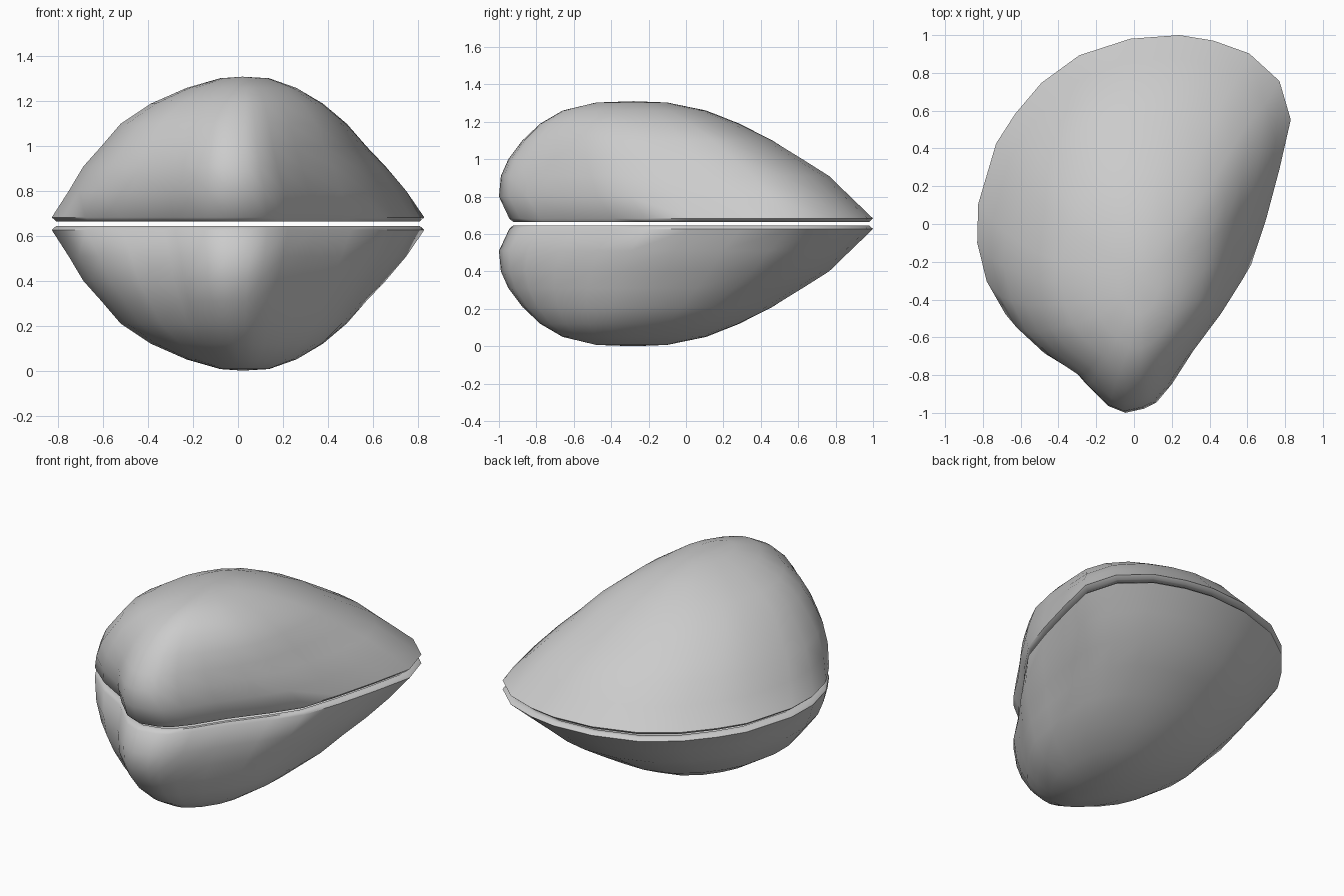
import bpy, bmesh, math

if "Cube" in bpy.data.objects:
    bpy.data.objects.remove(bpy.data.objects["Cube"])

# Rim outline seen from above
RIM = [(.24, 1), (.42, .97), (.61, .9), (.77, .75), (.83, .54), (.77, .27), (.70, 0),
       (.62, -.25), (.5, -.43), (.34, -.64), (.22, -.83), (.13, -.94), (.06, -.975),
       (-.05, -1), (-.15, -.96), (-.28, -.83), (-.33, -.77), (-.52, -.66), (-.68, -.52),
       (-.78, -.34), (-.83, -.13), (-.825, .08), (-.73, .41), (-.63, .57), (-.49, .74),
       (-.29, .89), (-.02, .98)]
MID = 0.655

# Level: z, front y, back y, left x, right x, roundness of the contour
LEVELS = [(.665, -.925, .98, -.81, .81, 0), (.683, -.945, 1, -.83, .83, 0),
          (.80, -1, .88, -.755, .755, .05), (.91, -.99, .77, -.69, .67, .15),
          (1.0, -.95, .63, -.61, .59, .25), (1.1, -.875, .47, -.525, .51, .4),
          (1.19, -.78, .29, -.39, .40, .55), (1.26, -.66, .11, -.23, .27, .75),
          (1.303, -.48, -.10, -.08, .14, .9)]


def contour(bm, level):
    z, y0, y1, x0, x1, rnd = level
    ring = []
    for x, y in RIM:
        u = x / .83
        r = math.hypot(u, y)
        u2, v2 = u + (u / r - u) * rnd, y + (y / r - y) * rnd
        ring.append(bm.verts.new(((x0 + x1) / 2 + u2 * (x1 - x0) / 2,
                                  (y0 + y1) / 2 + v2 * (y1 - y0) / 2, z)))
    return ring


def skin(bm, levels, apex):
    rings = [contour(bm, l) for l in levels]
    n = len(RIM)
    for a, b in zip(rings, rings[1:]):
        for i in range(n):
            j = (i + 1) % n
            bm.faces.new((a[i], a[j], b[j], b[i]))
    top = bm.verts.new(apex)
    for i in range(n):
        bm.faces.new((rings[-1][i], rings[-1][(i + 1) % n], top))
    return rings[0]


def shell_half(name, flip):
    bm = bmesh.new()
    # Outer surface, then a slightly smaller inner surface, joined at the lip
    outer = skin(bm, LEVELS, (.02, -.28, 1.31))
    t = .03
    inside = [(z - (0 if k == 0 else t), a + t, b - t, c + t, d - t, r)
              for k, (z, a, b, c, d, r) in enumerate(LEVELS) if k != 1]
    inner = skin(bm, inside, (.02, -.28, 1.28))
    n = len(RIM)
    for i in range(n):
        j = (i + 1) % n
        bm.faces.new((outer[i], outer[j], inner[j], inner[i]))
    if flip:
        for v in bm.verts:
            v.co.z = 2 * MID - v.co.z
    bmesh.ops.recalc_face_normals(bm, faces=bm.faces)
    me = bpy.data.meshes.new(name)
    bm.to_mesh(me)
    bm.free()
    ob = bpy.data.objects.new(name, me)
    bpy.context.collection.objects.link(ob)
    bpy.ops.object.select_all(action='DESELECT')
    ob.select_set(True)
    bpy.context.view_layer.objects.active = ob
    bpy.ops.object.shade_smooth_by_angle(angle=math.radians(50))


shell_half("upper_shell", False)
shell_half("lower_shell", True)
